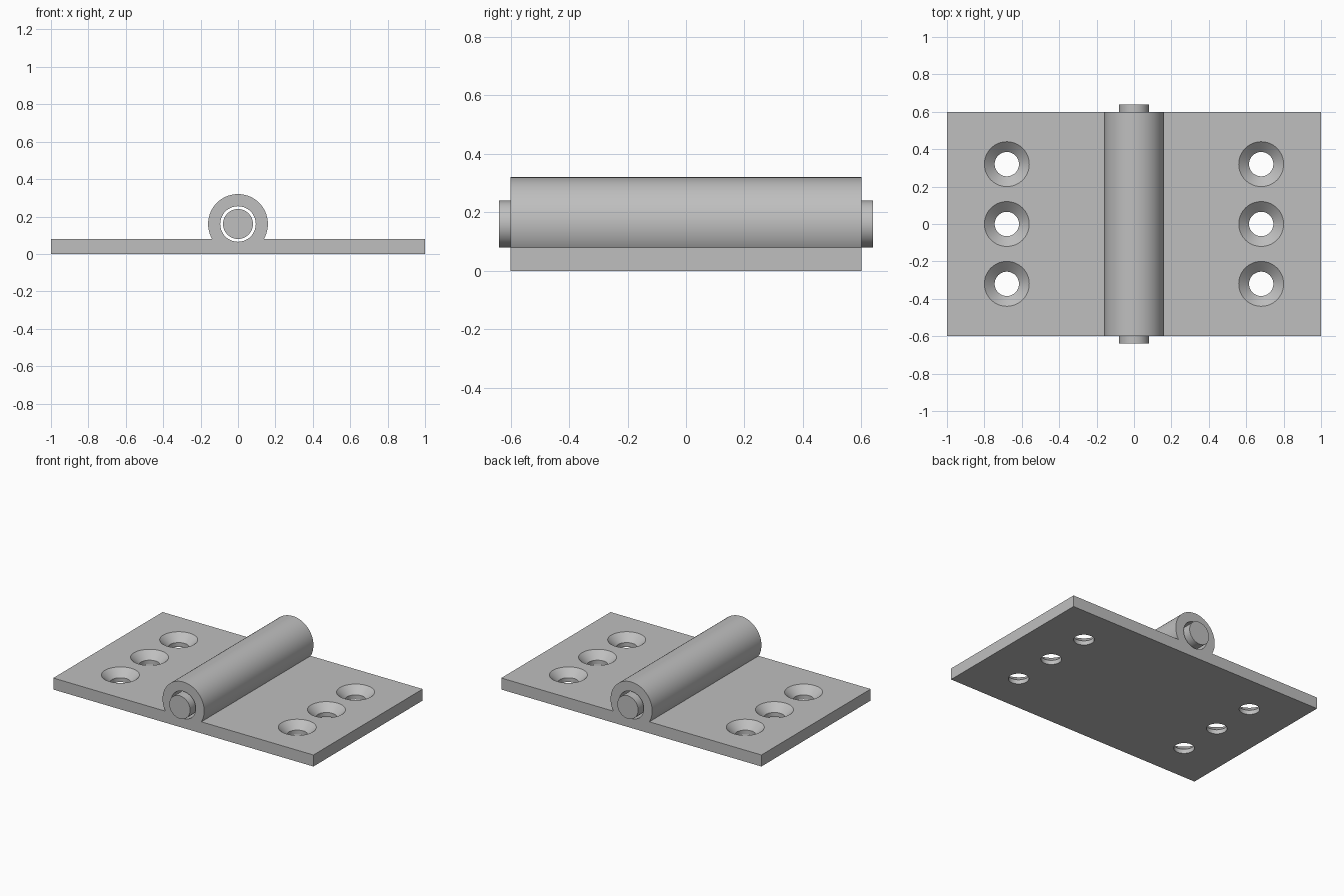
import bpy
import math

cube = bpy.data.objects.get("Cube")
if cube:
    bpy.data.objects.remove(cube, do_unlink=True)

# Main dimensions
PLATE_T = 0.08
HALF_Y = 0.6
AXIS_Z = 0.16
SEGMENTS = 64

steel = bpy.data.materials.new("grey steel")
steel.use_nodes = True
grey = (0.52, 0.52, 0.52, 1)
steel.diffuse_color = grey
steel.node_tree.nodes["Principled BSDF"].inputs["Base Color"].default_value = grey


def rod(name, radius, half_length):
    """Cylinder lying along y on the hinge axis."""
    bpy.ops.mesh.primitive_cylinder_add(
        vertices=SEGMENTS, radius=radius, depth=2 * half_length,
        location=(0, 0, AXIS_Z), rotation=(math.pi / 2, 0, 0))
    obj = bpy.context.object
    obj.name = name
    return obj


def screw_cutter(x, y):
    """Straight hole with a conical countersink, as one revolved solid."""
    overshoot = 0.02
    hole_r, sink_r, sink_depth = 0.065, 0.12, 0.05
    slope = (sink_r - hole_r) / sink_depth
    rings = [(hole_r, -overshoot), (hole_r, PLATE_T - sink_depth),
             (sink_r + slope * overshoot, PLATE_T + overshoot)]
    n = SEGMENTS
    verts = [(r * math.cos(math.tau * i / n), r * math.sin(math.tau * i / n), z)
             for r, z in rings for i in range(n)]
    faces = [(k * n + i, k * n + (i + 1) % n, (k + 1) * n + (i + 1) % n, (k + 1) * n + i)
             for k in range(len(rings) - 1) for i in range(n)]
    faces.append(tuple(reversed(range(n))))
    faces.append(tuple(range(len(verts) - n, len(verts))))
    mesh = bpy.data.meshes.new("screw_cutter")
    mesh.from_pydata(verts, [], faces)
    obj = bpy.data.objects.new("screw_cutter", mesh)
    obj.location = (x, y, 0)
    bpy.context.collection.objects.link(obj)
    return obj


def combine(target, tool, operation):
    """Apply a boolean and remove the tool object."""
    mod = target.modifiers.new("boolean", 'BOOLEAN')
    mod.operation, mod.solver, mod.object = operation, 'EXACT', tool
    bpy.context.view_layer.objects.active = target
    bpy.ops.object.modifier_apply(modifier=mod.name)
    bpy.data.objects.remove(tool, do_unlink=True)


def finish(obj):
    obj.data.materials.clear()
    obj.data.materials.append(steel)
    bpy.ops.object.select_all(action='DESELECT')
    obj.select_set(True)
    bpy.context.view_layer.objects.active = obj
    bpy.ops.object.shade_smooth_by_angle(angle=math.radians(30))


# Leaf plate with the knuckle barrel fused on top
bpy.ops.mesh.primitive_cube_add(size=1, location=(0, 0, PLATE_T / 2))
body = bpy.context.object
body.name = "hinge_leaves_and_barrel"
body.scale = (2, 2 * HALF_Y, PLATE_T)
bpy.ops.object.transform_apply(location=True, rotation=True, scale=True)
combine(body, rod("barrel", AXIS_Z, HALF_Y), 'UNION')

# Pin bore through the barrel
combine(body, rod("bore", 0.095, HALF_Y + 0.1), 'DIFFERENCE')

# Countersunk screw holes, three on each leaf
for x in (-0.68, 0.68):
    for y in (-0.32, 0, 0.32):
        combine(body, screw_cutter(x, y), 'DIFFERENCE')
finish(body)

# Hinge pin, loose in the bore and proud at both ends
finish(rod("hinge_pin", 0.08, 0.64))
